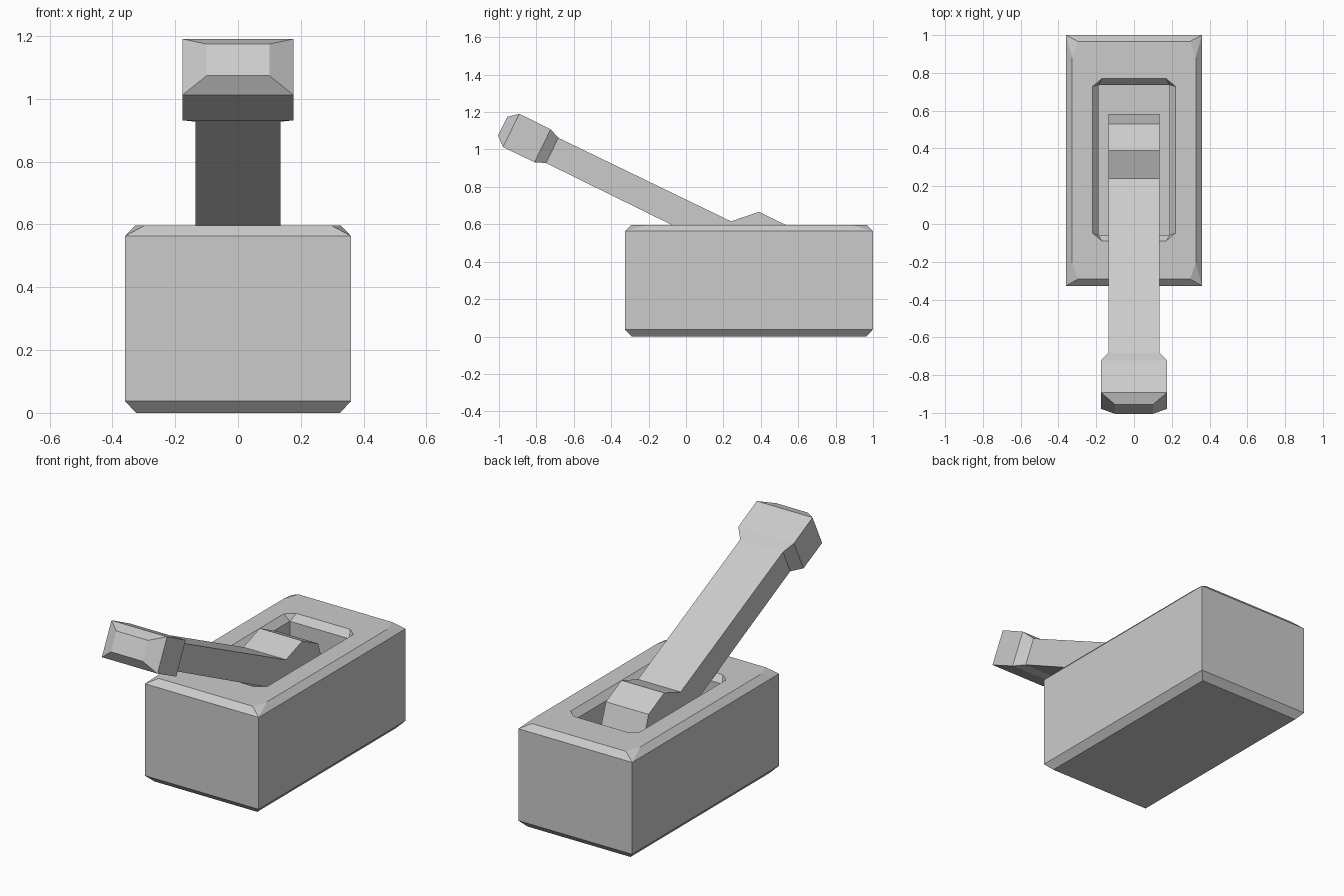
import bpy, bmesh
from math import cos, sin, radians
from mathutils import Vector

if "Cube" in bpy.data.objects:
    bpy.data.objects.remove(bpy.data.objects["Cube"])


def finish(bm, name):
    bmesh.ops.remove_doubles(bm, verts=bm.verts[:], dist=0.0005)
    bmesh.ops.recalc_face_normals(bm, faces=bm.faces[:])
    mesh = bpy.data.meshes.new(name)
    bm.to_mesh(mesh)
    bm.free()
    obj = bpy.data.objects.new(name, mesh)
    bpy.context.collection.objects.link(obj)
    return obj


def loft(bm, rings):
    """Skin a list of vertex rings and cap both ends."""
    loops = [[bm.verts.new(p) for p in ring] for ring in rings]
    for a, b in zip(loops, loops[1:]):
        for i in range(len(a)):
            j = (i + 1) % len(a)
            face = [a[i], a[j], b[j], b[i]]
            # skip the sides that collapse at plain (uncut) corners
            unique = []
            for v in face:
                if not any((v.co - u.co).length < 0.0005 for u in unique):
                    unique.append(v)
            if len(unique) > 2:
                bm.faces.new(unique)
    return loops


def cap(bm, loop):
    unique = [v for i, v in enumerate(loop) if (v.co - loop[i - 1].co).length > 0.0005]
    bm.faces.new(unique)


def cut_rect(hx, y0, y1, z, cx=0.0, cy=0.0):
    """Rectangle with corners cut by cx, cy (always eight points)."""
    return [(hx - cx, y0, z), (hx, y0 + cy, z), (hx, y1 - cy, z), (hx - cx, y1, z),
            (cx - hx, y1, z), (-hx, y1 - cy, z), (-hx, y0 + cy, z), (cx - hx, y0, z)]


# Housing: bevelled block with a bevelled slot sunk into its top
bm = bmesh.new()
loops = loft(bm, [
    cut_rect(0.325, -0.29, 0.965, 0.0),
    cut_rect(0.36, -0.327, 1.0, 0.038),
    cut_rect(0.36, -0.327, 1.0, 0.563),
    cut_rect(0.327, -0.292, 0.967, 0.597, 0.03, 0.085),
    cut_rect(0.22, -0.09, 0.77, 0.597, 0.05, 0.042),
    cut_rect(0.188, -0.06, 0.737, 0.56),
    cut_rect(0.188, -0.06, 0.737, 0.22),
])
cap(bm, loops[0])
cap(bm, loops[-1])
finish(bm, "housing")

# Lever pivot: octagonal barrel, one facet facing along the arm
TILT = radians(26)
HALF = 0.135
u = Vector((0, -cos(TILT), sin(TILT)))
n = Vector((0, sin(TILT), cos(TILT)))
side = Vector((1, 0, 0))
centre = Vector((0, 0.377, 0.462))
R = 0.205
bm = bmesh.new()
loops = loft(bm, [
    [centre + side * x + (u * cos(radians(22.5 + 45 * k)) + n * sin(radians(22.5 + 45 * k))) * R
     for k in range(8)] for x in (-HALF, HALF)])
for loop in loops:
    cap(bm, loop)
# open the facet where the arm continues the barrel
bm.normal_update()
facet = max(bm.faces, key=lambda f: f.calc_center_median().dot(u))
bm.faces.remove(facet)

# Arm and flared handle: sections (distance, half width, half thickness)
start = R * cos(radians(22.5))
half_t = R * sin(radians(22.5))
loops = loft(bm, [
    [centre + u * s + side * (w * i) + n * (t * j)
     for i, j in ((-1, -1), (1, -1), (1, 1), (-1, 1))]
    for s, w, t in ((start, HALF, half_t), (start + 1.026, HALF, 0.075),
                    (start + 1.083, 0.176, 0.098), (start + 1.27, 0.176, 0.099),
                    (start + 1.321, 0.10, 0.056))])
cap(bm, loops[-1])
finish(bm, "lever")
